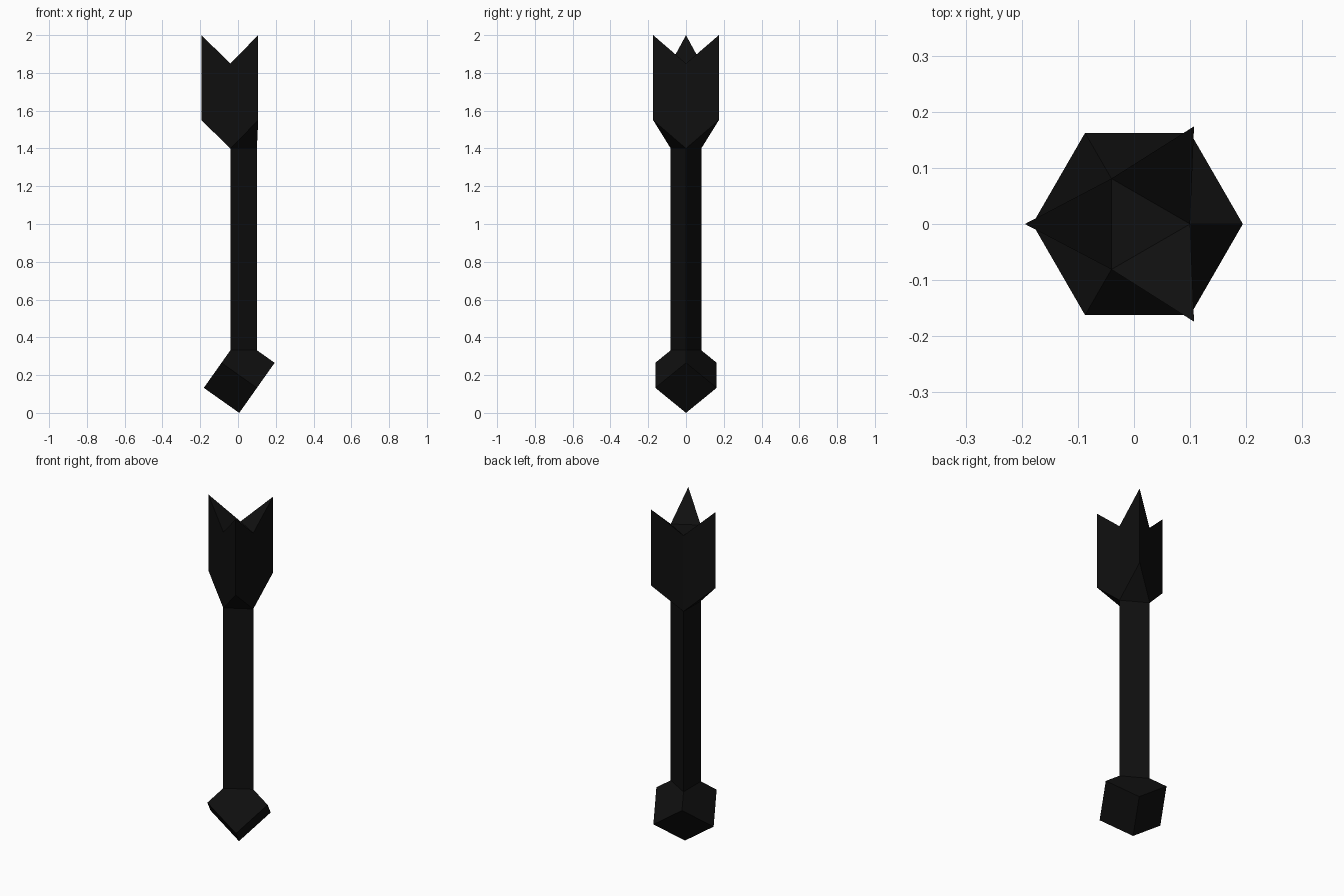
import bpy
import math

if "Cube" in bpy.data.objects:
    bpy.data.objects.remove(bpy.data.objects["Cube"])

CX = 0.0065                      # arrow axis offset from the origin
R_HEAD, R_SHAFT, R_FIN = 0.1875, 0.0935, 0.2010
S = R_HEAD / math.sqrt(2)        # height step of a cube standing on its corner

black = bpy.data.materials.new("black")
black.diffuse_color = (0.005, 0.005, 0.005, 1.0)
black.use_nodes = True
black.node_tree.nodes["Principled BSDF"].inputs["Base Color"].default_value = black.diffuse_color


def ring(radius, z, start):
    """Three points around the axis."""
    return [(CX + radius * math.cos(math.radians(start + 120 * i)),
             radius * math.sin(math.radians(start + 120 * i)), z) for i in range(3)]


def make(name, verts, faces):
    mesh = bpy.data.meshes.new(name)
    mesh.from_pydata(verts, [], faces)
    mesh.materials.append(black)
    mesh.update()
    obj = bpy.data.objects.new(name, mesh)
    bpy.context.collection.objects.link(obj)
    return obj


# Arrow head: cube on its corner, upper corner cut where the shaft begins
z_cut = 3 * S - S * R_SHAFT / R_HEAD
verts = [(CX, 0, 0)] + ring(R_HEAD, S, 60) + ring(R_HEAD, 2 * S, 0) + ring(R_SHAFT, z_cut, 0)
faces = []
for i in range(3):
    j = (i + 1) % 3
    faces.append((0, 1 + i, 4 + i, 1 + (i - 1) % 3))          # lower cube faces
    faces.append((4 + i, 1 + i, 4 + j, 7 + j, 7 + i))         # upper cube faces
make("arrow_head", verts, faces)

# Shaft: triangular prism
verts = ring(R_SHAFT, z_cut, 0) + ring(R_SHAFT, 1.4, 0)
make("shaft", verts, [(i, (i + 1) % 3, 3 + (i + 1) % 3, 3 + i) for i in range(3)])

# Fletching: three wedge fins on the shaft sides, with a flat end cap
verts = (ring(R_SHAFT, 1.4, 0) + ring(R_SHAFT, 1.85, 0)
         + ring(R_FIN, 1.55, 60) + ring(R_FIN, 2.0, 60))
faces = [(3, 4, 5)]
for i in range(3):
    j = (i + 1) % 3
    faces += [(i, 6 + i, 9 + i, 3 + i), (6 + i, j, 3 + j, 9 + i),   # fin sides
              (i, j, 6 + i), (3 + i, 9 + i, 3 + j)]                 # fin ends
make("fletching", verts, faces)
